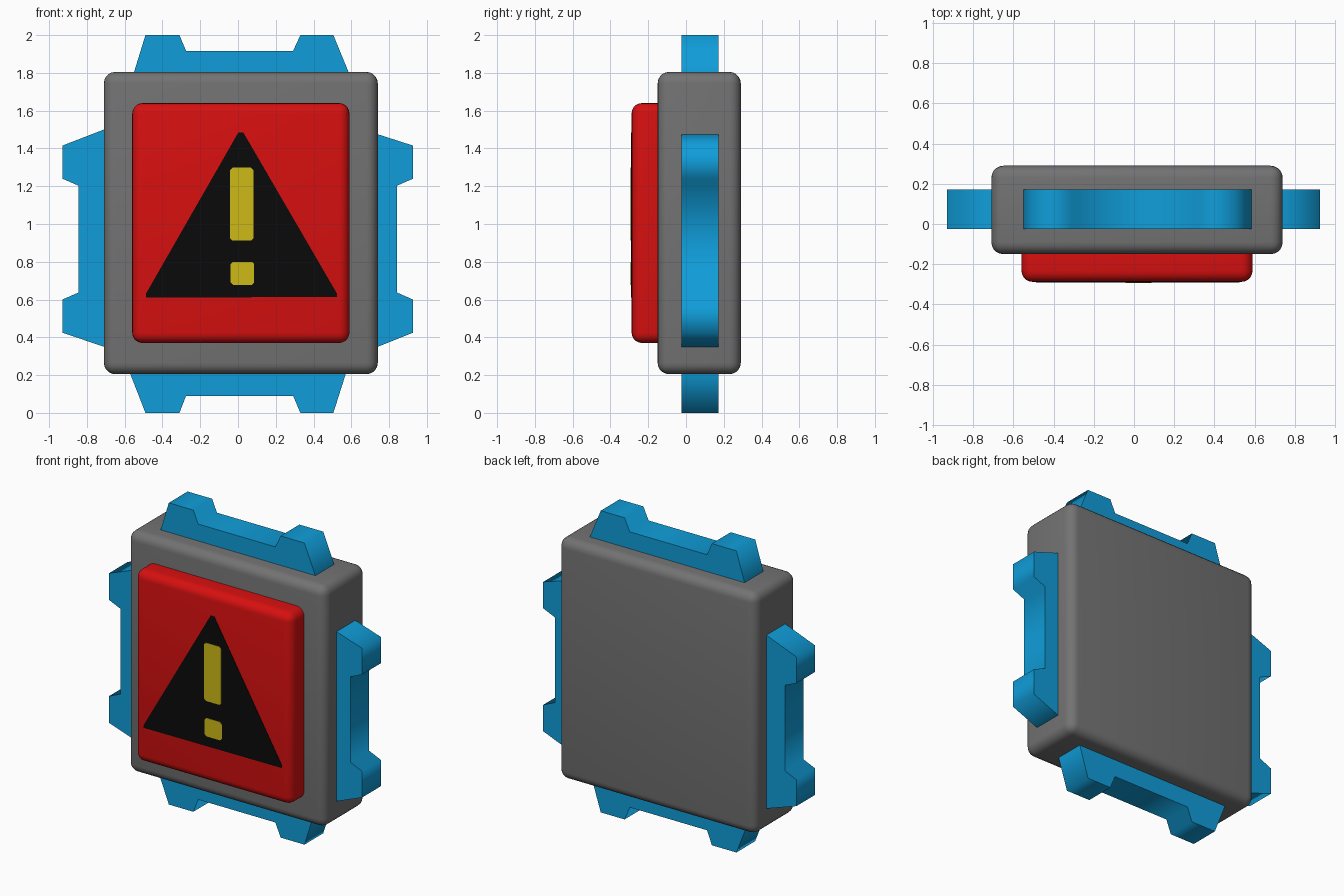
import bpy, bmesh, math

if "Cube" in bpy.data.objects:
    bpy.data.objects.remove(bpy.data.objects["Cube"])


def material(name, rgb):
    m = bpy.data.materials.new(name)
    m.diffuse_color = (*rgb, 1)
    m.use_nodes = True
    m.node_tree.nodes["Principled BSDF"].inputs["Base Color"].default_value = m.diffuse_color
    return m


GREY = material("casing grey", (0.17, 0.17, 0.17))
RED = material("panel red", (0.68, 0.005, 0.005))
BLUE = material("bracket blue", (0.005, 0.34, 0.70))
BLACK = material("sign black", (0.003, 0.003, 0.003))
YELLOW = material("mark yellow", (0.62, 0.49, 0.008))


def finish(bm, name, mat, angle=None):
    bmesh.ops.recalc_face_normals(bm, faces=bm.faces[:])
    mesh = bpy.data.meshes.new(name)
    bm.to_mesh(mesh)
    bm.free()
    mesh.materials.append(mat)
    ob = bpy.data.objects.new(name, mesh)
    bpy.context.collection.objects.link(ob)
    if angle:
        bpy.ops.object.select_all(action='DESELECT')
        ob.select_set(True)
        bpy.context.view_layer.objects.active = ob
        bpy.ops.object.shade_smooth_by_angle(angle=math.radians(angle))
    return ob


def rounded_box(name, lo, hi, radius, mat):
    bm = bmesh.new()
    bmesh.ops.create_cube(bm, size=1)
    for v in bm.verts:
        v.co = [(a + b) / 2 + c * (b - a) for a, b, c in zip(lo, hi, v.co)]
    bmesh.ops.bevel(bm, geom=bm.edges[:], offset=radius, segments=5,
                    profile=0.5, affect='EDGES')
    return finish(bm, name, mat, 40)


def prism(name, profile, y0, y1, mat, angle=None):
    """Extrude an (x, z) outline from y0 to y1."""
    bm = bmesh.new()
    face = bm.faces.new([bm.verts.new((x, y0, z)) for x, z in profile])
    ext = bmesh.ops.extrude_face_region(bm, geom=[face])
    for v in ext["geom"]:
        if isinstance(v, bmesh.types.BMVert):
            v.co.y = y1
    return finish(bm, name, mat, angle)


# Casing and raised front panel
rounded_box("casing", (-0.71, -0.15, 0.205), (0.74, 0.29, 1.805), 0.06, GREY)
rounded_box("front_panel", (-0.56, -0.288, 0.37), (0.59, -0.05, 1.64), 0.055, RED)

# Edge brackets: outlines run from one root, over two lugs, to the other root
brackets = {
    "top_bracket": [(-0.55, 1.74), (-0.55, 1.805), (-0.49, 2.0), (-0.31, 2.0), (-0.275, 1.917),
                    (0.292, 1.917), (0.33, 2.0), (0.505, 2.0), (0.585, 1.805), (0.585, 1.74)],
    "bottom_bracket": [(-0.57, 0.27), (-0.57, 0.205), (-0.49, 0.0), (-0.31, 0.0), (-0.275, 0.09),
                       (0.292, 0.09), (0.33, 0.0), (0.505, 0.0), (0.57, 0.205), (0.57, 0.27)],
    "left_bracket": [(-0.65, 1.50), (-0.71, 1.50), (-0.93, 1.415), (-0.93, 1.24), (-0.845, 1.203),
                     (-0.845, 0.637), (-0.93, 0.60), (-0.93, 0.425), (-0.71, 0.35), (-0.65, 0.35)],
    "right_bracket": [(0.68, 1.475), (0.74, 1.475), (0.927, 1.415), (0.927, 1.24), (0.842, 1.203),
                      (0.842, 0.637), (0.927, 0.60), (0.927, 0.425), (0.74, 0.35), (0.68, 0.35)],
}
for name, outline in brackets.items():
    prism(name, outline, -0.025, 0.172, BLUE, 80)

# Warning triangle and exclamation mark as thin plates
prism("warning_triangle", [(-0.488, 0.61), (0.525, 0.614), (0.525, 0.63), (0.028, 1.485),
                           (0.002, 1.485), (-0.488, 0.63)], -0.2905, -0.286, BLACK)


def mark(name, x0, x1, z0, z1, c=0.013):
    prism(name, [(x0 + c, z0), (x1 - c, z0), (x1, z0 + c), (x1, z1 - c),
                 (x1 - c, z1), (x0 + c, z1), (x0, z1 - c), (x0, z0 + c)],
          -0.293, -0.288, YELLOW)


mark("exclamation_bar", -0.043, 0.082, 0.912, 1.298)
mark("exclamation_dot", -0.04, 0.086, 0.678, 0.80)
